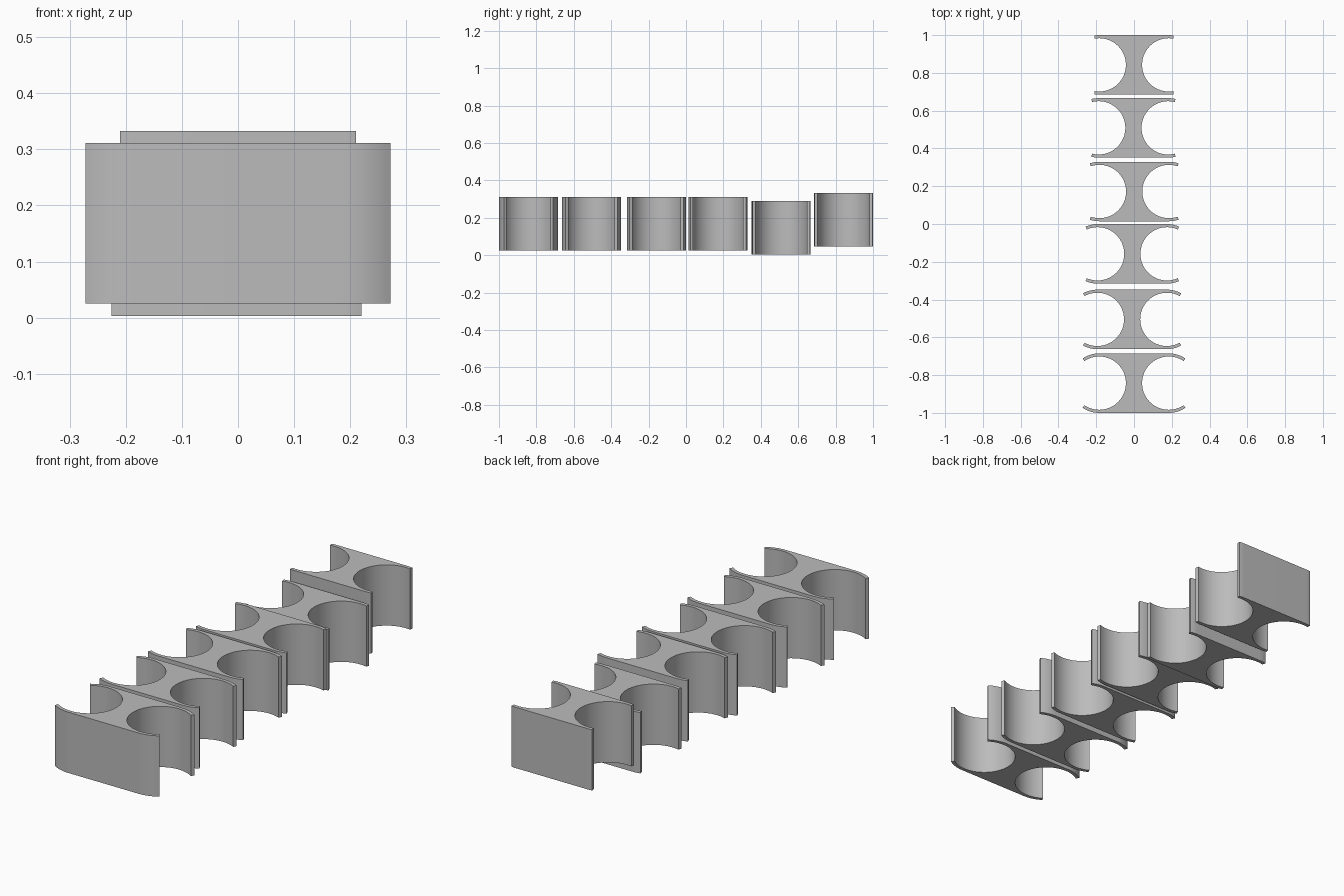
import bpy, bmesh, math

cube = bpy.data.objects.get("Cube")
if cube:
    bpy.data.objects.remove(cube, do_unlink=True)

# Plain grey plastic
GREY = (0.5, 0.5, 0.5, 1)
grey = bpy.data.materials.new("grey_plastic")
grey.use_nodes = True
grey.diffuse_color = GREY
grey.node_tree.nodes["Principled BSDF"].inputs["Base Color"].default_value = GREY

HEIGHT = 0.286
INNER = 0.141      # radius of the round notch
OUTER = 0.1575     # radius of the outside of the gripping arms
NOTCH_X = 0.184    # distance of the notch centre from the middle


def arc(radius, start, end, steps):
    """Points on a circle about the notch centre, angles measured from +y."""
    angles = [start + (end - start) * i / steps for i in range(steps + 1)]
    return [(NOTCH_X + radius * math.sin(a), radius * math.cos(a)) for a in angles]


def make_clip(name, x, y, z, half_width):
    # Right half of the outline: outer arm, notch, outer arm
    reach = math.asin((half_width - NOTCH_X) / OUTER)
    half = arc(OUTER, 0, reach, 10)
    half += arc(INNER, reach, -math.pi - reach, 64)
    half += arc(OUTER, math.pi - reach, math.pi, 10)
    outline = half + [(-px, py) for px, py in reversed(half)]

    bm = bmesh.new()
    face = bm.faces.new([bm.verts.new((px, py, 0)) for px, py in outline])
    top = bmesh.ops.extrude_face_region(bm, geom=[face])["geom"]
    bmesh.ops.translate(bm, vec=(0, 0, HEIGHT),
                        verts=[v for v in top if isinstance(v, bmesh.types.BMVert)])
    bmesh.ops.recalc_face_normals(bm, faces=bm.faces)
    mesh = bpy.data.meshes.new(name)
    bm.to_mesh(mesh)
    bm.free()
    mesh.materials.append(grey)

    clip = bpy.data.objects.new(name, mesh)
    bpy.context.collection.objects.link(clip)
    clip.location = (x, y, z)
    bpy.ops.object.select_all(action="DESELECT")
    clip.select_set(True)
    bpy.context.view_layer.objects.active = clip
    bpy.ops.object.shade_smooth_by_angle(angle=math.radians(30))


# Row of double clips, arms growing shorter towards the back: x, y, z
places = [(0, -0.8425, 0.025), (-0.01, -0.505, 0.025), (-0.009, -0.158, 0.025),
          (0.001, 0.172, 0.025), (-0.003, 0.509, 0.003), (0, 0.8425, 0.047)]
for i, (x, y, z) in enumerate(places):
    make_clip(f"double_clip_{i + 1}", x, y, z, 0.272 - 0.0123 * i)
